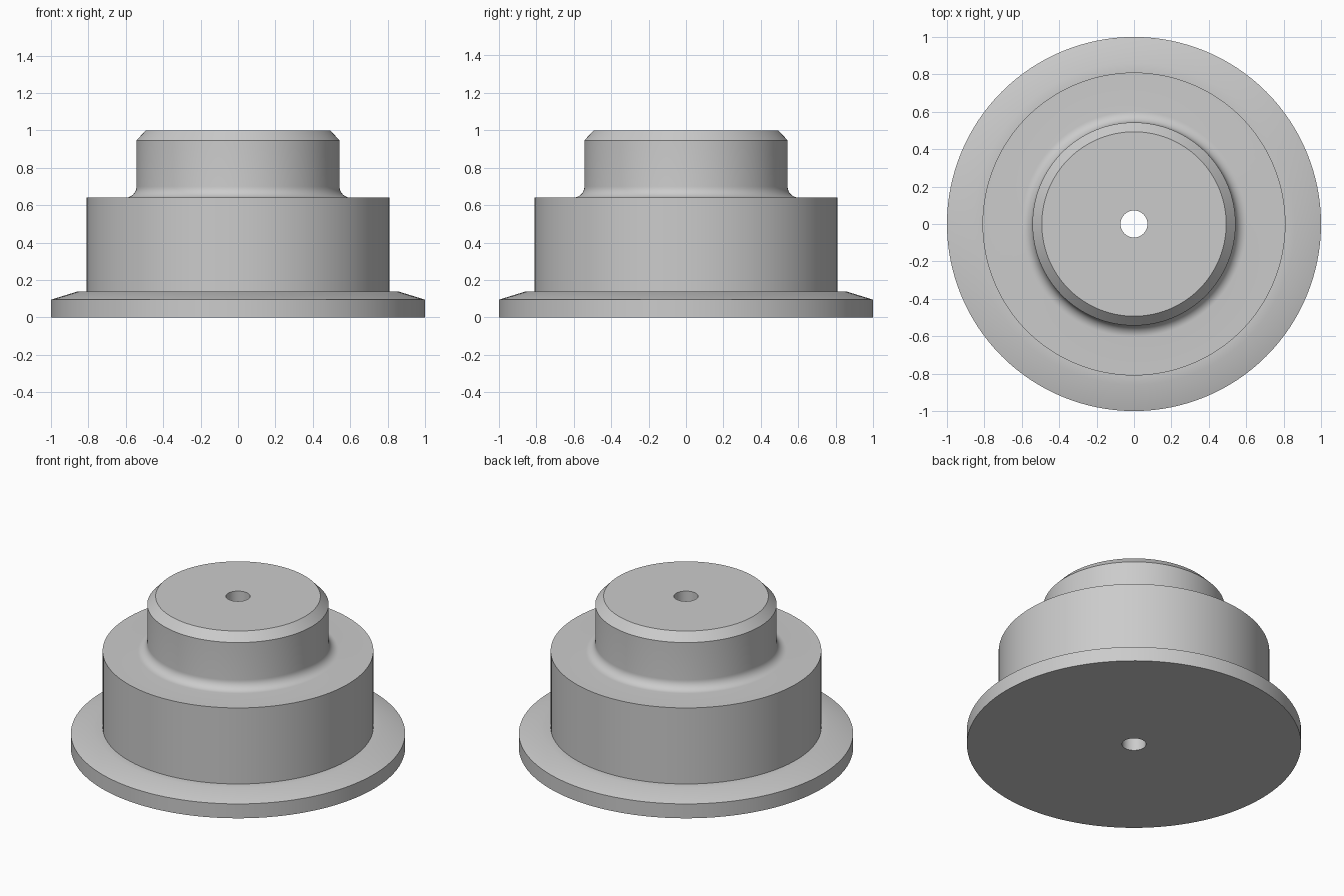
import bpy
import bmesh
from math import cos, sin, pi, radians

SEGMENTS = 128

default = bpy.data.objects.get("Cube")
if default:
    bpy.data.objects.remove(default, do_unlink=True)

# Plain grey material
grey = bpy.data.materials.new("plain_grey")
grey.use_nodes = True
colour = (0.6, 0.6, 0.6, 1)
grey.diffuse_color = colour
grey.node_tree.nodes["Principled BSDF"].inputs["Base Color"].default_value = colour


def arc(cx, cz, radius, start, end, steps):
    """Points on a circular arc in the radius/height plane."""
    angles = [radians(start + (end - start) * i / steps) for i in range(steps + 1)]
    return [(cx + radius * cos(a), cz + radius * sin(a)) for a in angles]


def lathe(name, profile, material):
    """Revolve a closed (radius, height) profile around z."""
    bm = bmesh.new()
    verts = [bm.verts.new((r, 0, z)) for r, z in profile]
    edges = [bm.edges.new((v, verts[i - 1])) for i, v in enumerate(verts)]
    bmesh.ops.spin(bm, geom=verts + edges, cent=(0, 0, 0), axis=(0, 0, 1),
                   angle=2 * pi, steps=SEGMENTS, use_merge=False)
    bmesh.ops.remove_doubles(bm, verts=bm.verts, dist=0.0001)
    bmesh.ops.recalc_face_normals(bm, faces=bm.faces)
    mesh = bpy.data.meshes.new(name)
    bm.to_mesh(mesh)
    bm.free()
    mesh.materials.append(material)
    obj = bpy.data.objects.new(name, mesh)
    bpy.context.collection.objects.link(obj)
    return obj


hole, neck, body, rim = 0.072, 0.543, 0.81, 1.0
fillet = 0.06
shoulder = 0.64

profile = [(hole, 0), (rim, 0), (rim, 0.095)]            # flange underside and rim
profile += [(0.86, 0.138), (body, 0.138)]                # sloped flange top
profile += [(body, shoulder)]                            # body wall
profile += arc(neck + fillet, shoulder + fillet, fillet, 270, 180, 10)  # neck fillet
profile += [(neck, 0.947), (0.493, 1.0), (hole, 1.0)]    # neck, chamfer and top

hub = lathe("flanged_hub", profile, grey)
bpy.ops.object.select_all(action="DESELECT")
hub.select_set(True)
bpy.context.view_layer.objects.active = hub
bpy.ops.object.shade_smooth_by_angle(angle=radians(30))
